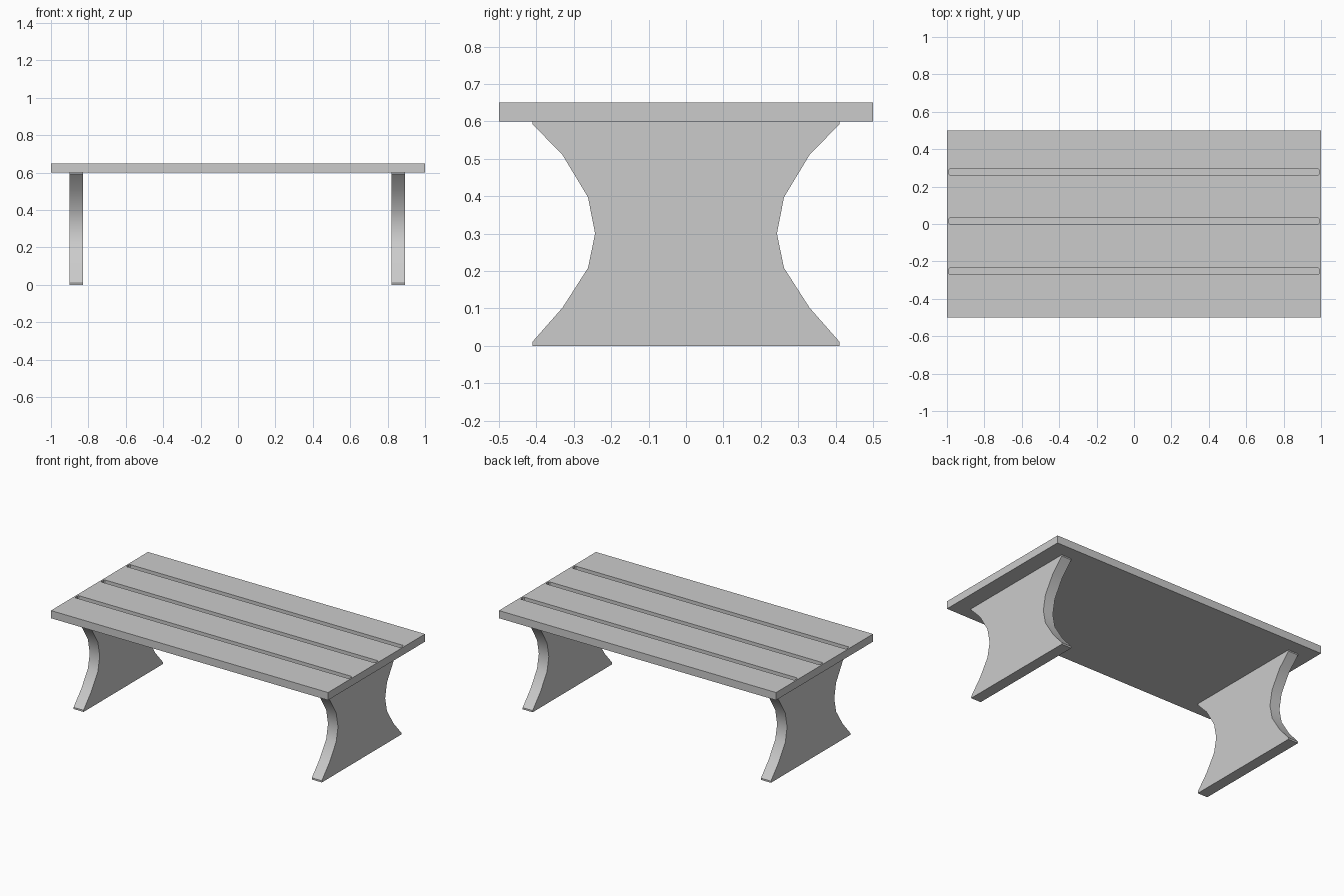
import bpy, bmesh
from math import radians
from mathutils import Vector

if "Cube" in bpy.data.objects:
    bpy.data.objects.remove(bpy.data.objects["Cube"])


def prism(name, outline, offset, smooth=False):
    """Extrude a closed outline of 3D points along an offset vector."""
    bm = bmesh.new()
    face = bm.faces.new([bm.verts.new(p) for p in outline])
    ext = bmesh.ops.extrude_face_region(bm, geom=[face])
    verts = [g for g in ext["geom"] if isinstance(g, bmesh.types.BMVert)]
    bmesh.ops.translate(bm, verts=verts, vec=Vector(offset))
    bmesh.ops.recalc_face_normals(bm, faces=bm.faces[:])
    mesh = bpy.data.meshes.new(name)
    bm.to_mesh(mesh)
    bm.free()
    ob = bpy.data.objects.new(name, mesh)
    bpy.context.collection.objects.link(ob)
    if smooth:
        mesh.polygons.foreach_set("use_smooth", [True] * len(mesh.polygons))
        mesh.set_sharp_from_angle(angle=radians(30))
    return ob


# Table top
top = prism("table_top", [(-1, -.5, .6), (1, -.5, .6), (1, .5, .6), (-1, .5, .6)], (0, 0, .05))

# Three long grooves with slightly clipped corners
L, W, C = .99, .0175, .006
for i, y in enumerate((-.2525, .0165, .278)):
    outline = [(-L + C, -W), (L - C, -W), (L, -W + C), (L, W - C),
               (L - C, W), (-L + C, W), (-L, W - C), (-L, -W + C)]
    cutter = prism(f"groove_cutter_{i + 1}", [(x, y + dy, .63) for x, dy in outline], (0, 0, .05))
    cutter.hide_render = True
    cutter.hide_set(True)
    mod = top.modifiers.new(f"groove_{i + 1}", 'BOOLEAN')
    mod.operation = 'DIFFERENCE'
    mod.solver = 'EXACT'
    mod.object = cutter

# Waisted slab legs
half = [(.41, 0), (.41, .011), (.33, .102), (.262, .208), (.243, .3),
        (.262, .397), (.33, .51), (.41, .592), (.41, .6)]
profile = half + [(-y, z) for y, z in reversed(half)]
for name, x in (("left_leg", -.9), ("right_leg", .82)):
    prism(name, [(x, y, z) for y, z in profile], (.072, 0, 0), smooth=True)
